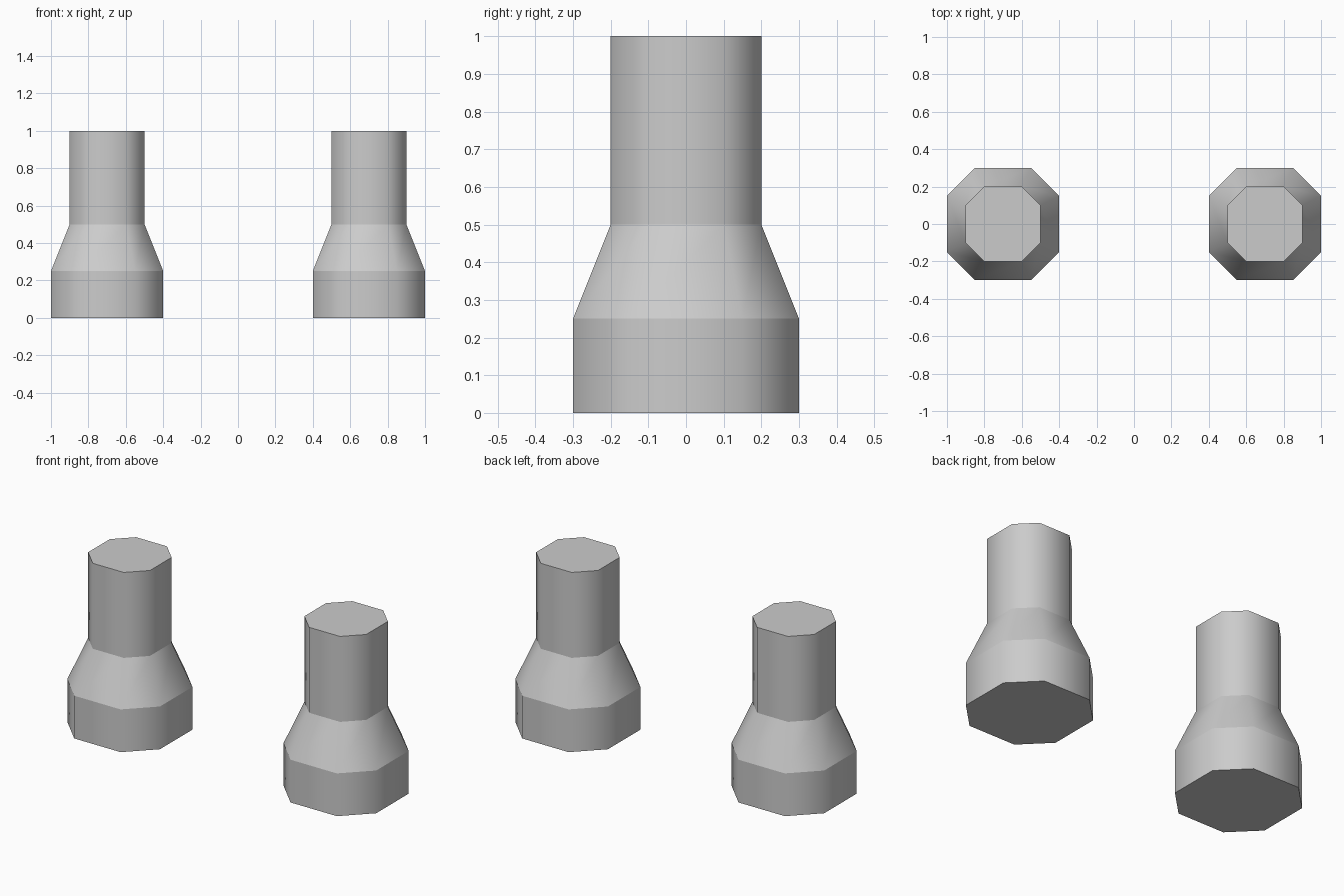
import bpy, bmesh

if "Cube" in bpy.data.objects:
    bpy.data.objects.remove(bpy.data.objects["Cube"])

# Profile of one post: (half width, height)
PROFILE = [(0.3, 0.0), (0.3, 0.25), (0.2, 0.5), (0.2, 1.0)]
# Octagon with corners cut at half of the half width
OCTAGON = [(1, -.5), (1, .5), (.5, 1), (-.5, 1), (-1, .5), (-1, -.5), (-.5, -1), (.5, -1)]


def make_post(name, x):
    bm = bmesh.new()
    rings = [[bm.verts.new((u * r, v * r, z)) for u, v in OCTAGON] for r, z in PROFILE]
    n = len(OCTAGON)
    # Side bands, smooth around the post
    for low, high in zip(rings, rings[1:]):
        for i in range(n):
            j = (i + 1) % n
            bm.faces.new((low[i], low[j], high[j], high[i])).smooth = True
    # Flat caps
    bm.faces.new(rings[0][::-1])
    bm.faces.new(rings[-1])
    # Crisp horizontal edges between bands
    for e in bm.edges:
        if abs(e.verts[0].co.z - e.verts[1].co.z) < 1e-5:
            e.smooth = False
    mesh = bpy.data.meshes.new(name)
    bm.to_mesh(mesh)
    bm.free()
    obj = bpy.data.objects.new(name, mesh)
    obj.location.x = x
    bpy.context.collection.objects.link(obj)


# Mirrored pair of posts
for name, x in (("left_post", -0.7), ("right_post", 0.7)):
    make_post(name, x)
